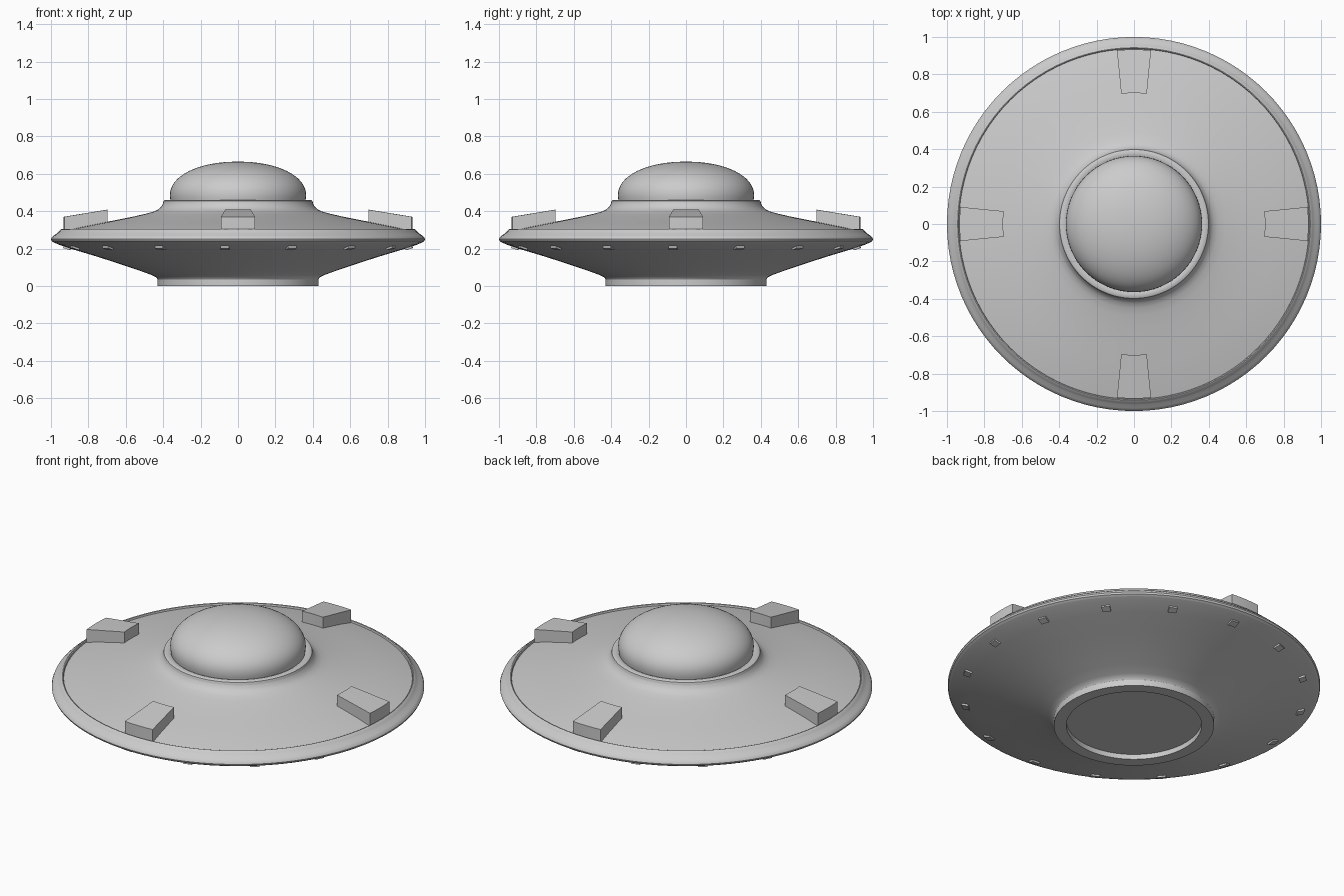
import bpy
import bmesh
from math import sin, cos, pi, radians

cube = bpy.data.objects.get("Cube")
if cube:
    bpy.data.objects.remove(cube, do_unlink=True)

SEGMENTS = 96

# One grey metal for the whole craft
metal = bpy.data.materials.new("grey metal")
metal.use_nodes = True
grey = (0.6, 0.6, 0.6, 1)
metal.diffuse_color = grey
metal.node_tree.nodes["Principled BSDF"].inputs["Base Color"].default_value = grey


def finish(name, bm, smooth=True):
    mesh = bpy.data.meshes.new(name)
    bm.to_mesh(mesh)
    bm.free()
    mesh.materials.append(metal)
    obj = bpy.data.objects.new(name, mesh)
    bpy.context.collection.objects.link(obj)
    if smooth:
        bpy.ops.object.select_all(action="DESELECT")
        obj.select_set(True)
        bpy.context.view_layer.objects.active = obj
        bpy.ops.object.shade_smooth_by_angle(angle=radians(35))
    return obj


def polar(r, a, z):
    return (r * cos(a), r * sin(a), z)


def lathe(name, profile):
    """Turn a (radius, height) profile, listed from bottom to top, around z."""
    bm = bmesh.new()
    rings = [[bm.verts.new(polar(r, 2 * pi * i / SEGMENTS, z)) for i in range(SEGMENTS)]
             for r, z in profile]
    for low, high in zip(rings, rings[1:]):
        for i in range(SEGMENTS):
            j = (i + 1) % SEGMENTS
            bm.faces.new((low[i], low[j], high[j], high[i]))
    bmesh.ops.remove_doubles(bm, verts=bm.verts, dist=0.0001)
    return finish(name, bm)


# Base ring with a recessed floor
lathe("base_ring", [(0, 0.03), (0.363, 0.03), (0.363, 0), (0.43, 0), (0.43, 0.035)])

# Sloping underside
lathe("lower_hull", [(0.43, 0.035), (0.437, 0.046), (0.46, 0.058), (0.52, 0.08),
                     (0.62, 0.114), (0.75, 0.156), (0.88, 0.195), (0.96, 0.222),
                     (0.985, 0.233)])

# Rounded rim with a small step on its inner edge
lathe("rim", [(0.985, 0.233), (0.996, 0.24), (1, 0.25), (0.996, 0.26), (0.985, 0.27),
              (0.968, 0.281), (0.957, 0.292), (0.95, 0.301), (0.943, 0.305),
              (0.938, 0.303), (0.936, 0.293)])

# Gently domed upper hull, sweeping up into the collar
lathe("upper_hull", [(0.936, 0.293), (0.85, 0.314), (0.75, 0.334), (0.65, 0.353),
                     (0.56, 0.371), (0.49, 0.387), (0.45, 0.398), (0.425, 0.41),
                     (0.409, 0.425), (0.402, 0.44)])

# Collar around the dome
lathe("dome_collar", [(0.402, 0.44), (0.398, 0.455), (0.392, 0.459), (0.37, 0.459),
                      (0.355, 0.452)])

# Dome, slightly flattened at the top
dome = [(0.36, 0.45), (0.363, 0.47)]
for i in range(17):
    a = pi / 2 * i / 16
    dome.append((0.364 * max(cos(a), 0) ** 0.95, 0.485 + 0.18 * sin(a) ** 0.95))
dome[-1] = (0, 0.665)
lathe("dome", dome)


# Four wedge blocks on the upper hull
def wedge_block(name, angle):
    bm = bmesh.new()
    half, steps = radians(5.6), 4
    section = [(0.7, 0.32), (0.933, 0.285), (0.933, 0.37), (0.7, 0.408)]
    slices = []
    for i in range(steps + 1):
        a = angle - half + 2 * half * i / steps
        slices.append([bm.verts.new(polar(r, a, z)) for r, z in section])
    for s, t in zip(slices, slices[1:]):
        for k in range(4):
            n = (k + 1) % 4
            bm.faces.new((s[k], t[k], t[n], s[n]))
    bm.faces.new(slices[0])
    bm.faces.new(slices[-1][::-1])
    bmesh.ops.recalc_face_normals(bm, faces=bm.faces)
    finish(name, bm)


for i, side in enumerate(("left", "back", "right", "front")):
    wedge_block(side + "_block", i * pi / 2)

# Sixteen small lamps under the edge, tilted to follow the hull
for i in range(16):
    bm = bmesh.new()
    bmesh.ops.create_cube(bm, size=1)
    bmesh.ops.scale(bm, vec=(0.038, 0.046, 0.024), verts=bm.verts)
    lamp = finish(f"underside_lamp_{i + 1}", bm, smooth=False)
    angle = radians(-94.4 + 22.5 * i)
    lamp.location = polar(0.915, angle, 0.209)
    lamp.rotation_euler = (0, radians(-17), angle)
